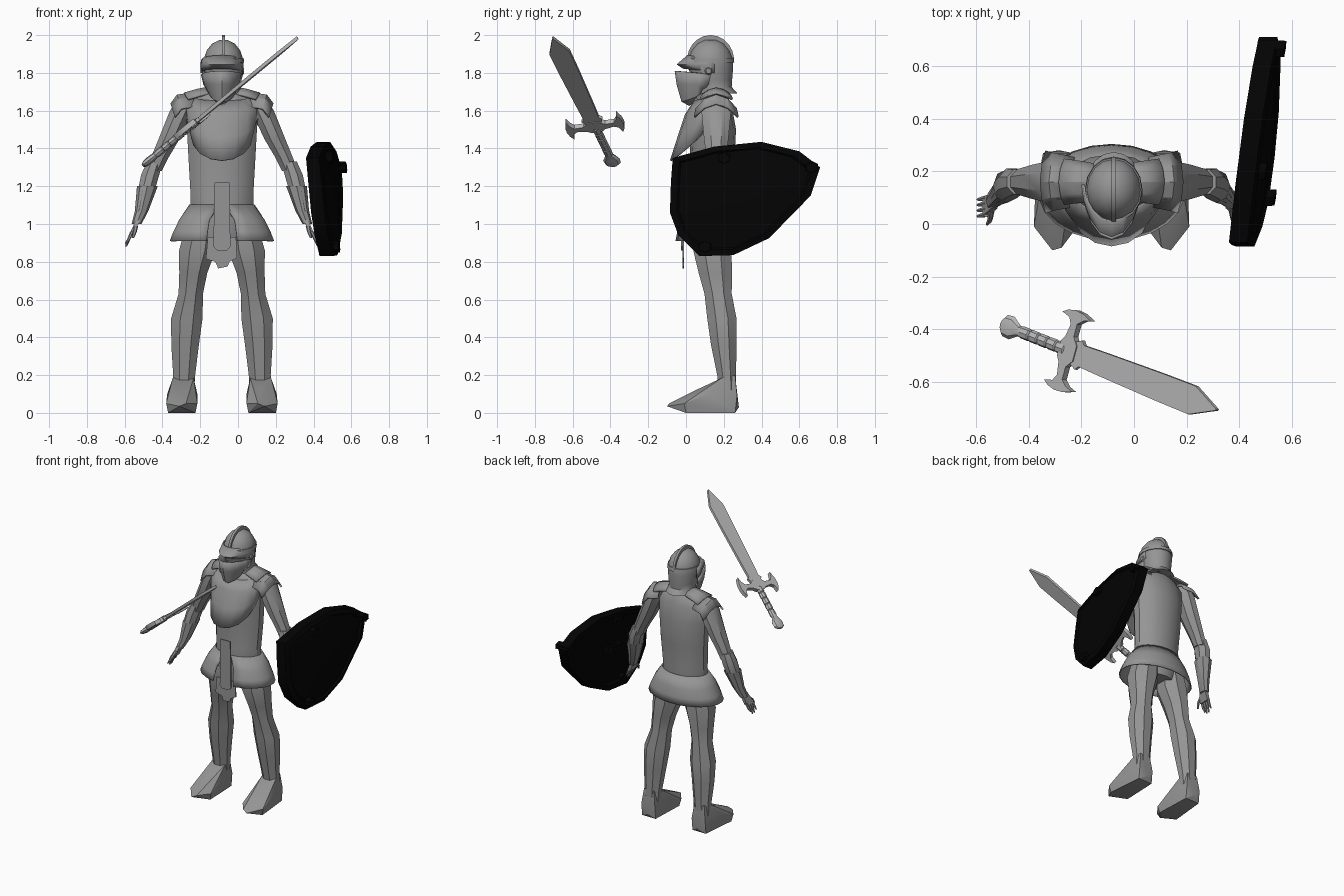
import bpy, bmesh, math
from mathutils import Vector, Matrix

if "Cube" in bpy.data.objects:
    bpy.data.objects.remove(bpy.data.objects["Cube"])

MID = -0.085  # the figure stands a little to its right


def material(name, value):
    m = bpy.data.materials.new(name)
    m.use_nodes = True
    col = (value, value, value, 1)
    m.diffuse_color = col
    m.node_tree.nodes["Principled BSDF"].inputs["Base Color"].default_value = col
    return m


steel = material("armor grey", 0.30)
bright = material("blade grey", 0.48)
black = material("shield black", 0.001)


def finish(name, bm, mat, matrix=None, angle=35, thick=0):
    bmesh.ops.recalc_face_normals(bm, faces=bm.faces)
    if matrix is None:
        matrix = Matrix.Translation((MID, 0, 0))
    bm.transform(matrix)
    if matrix.determinant() < 0:
        bmesh.ops.reverse_faces(bm, faces=bm.faces)
    me = bpy.data.meshes.new(name)
    bm.to_mesh(me)
    bm.free()
    me.materials.append(mat)
    ob = bpy.data.objects.new(name, me)
    bpy.context.collection.objects.link(ob)
    if thick:
        mod = ob.modifiers.new("thickness", "SOLIDIFY")
        mod.thickness = thick
        mod.offset = 0
    bpy.ops.object.select_all(action="DESELECT")
    ob.select_set(True)
    bpy.context.view_layer.objects.active = ob
    bpy.ops.object.shade_smooth_by_angle(angle=math.radians(angle))


def skin(bm, rows, closed):
    for a, b in zip(rows, rows[1:]):
        n = len(a)
        for i in range(n if closed else n - 1):
            j = (i + 1) % n
            bm.faces.new((a[i], a[j], b[j], b[i]))


def loft(name, rings, mat=steel, n=8, turn=0, caps=True, **kw):
    """Stack of level ellipses given as x, y, z, half width, half depth."""
    bm = bmesh.new()
    rows = []
    for x, y, z, rx, ry in rings:
        angs = [2 * math.pi * (i + turn) / n for i in range(n)]
        rows.append([bm.verts.new((x + rx * math.cos(a), y + ry * math.sin(a), z)) for a in angs])
    skin(bm, rows, True)
    if caps:
        bm.faces.new(rows[0])
        bm.faces.new(rows[-1])
    finish(name, bm, mat, **kw)


def shell(name, rows, n=8, thick=0.01, power=1.0):
    """Plate wrapped round the front: z middle, z side, half width, y side, y middle."""
    bm = bmesh.new()
    grid = []
    for zm, zs, hw, ys, ym in rows:
        line = []
        for i in range(n + 1):
            s = 2 * i / n - 1
            c = math.cos(s * math.pi / 2)
            line.append(bm.verts.new((hw * math.sin(s * math.pi / 2),
                                      ys + (ym - ys) * max(c, 0) ** power, zm + (zs - zm) * s * s)))
        grid.append(line)
    skin(bm, grid, False)
    finish(name, bm, steel, thick=thick)


def slab(name, outline, half, mat, matrix, **kw):
    """Flat outline in local x, z extruded along local y."""
    bm = bmesh.new()
    rows = [[bm.verts.new((x, y, z)) for x, z in outline] for y in (-half, half)]
    skin(bm, rows, True)
    for r in rows:
        bm.faces.new(r)
    finish(name, bm, mat, matrix, **kw)


def hull(name, pts, **kw):
    bm = bmesh.new()
    for p in pts:
        bm.verts.new(p)
    bmesh.ops.convex_hull(bm, input=bm.verts)
    finish(name, bm, steel, **kw)


# Torso and neck
loft("torso", [(0, .13, .90, .13, .10), (0, .13, 1.0, .17, .12), (0, .13, 1.15, .17, .11),
               (0, .14, 1.32, .18, .115), (0, .14, 1.5, .19, .125), (0, .135, 1.61, .2, .11),
               (0, .14, 1.67, .15, .085), (0, .14, 1.70, .07, .065), (0, .14, 1.8, .065, .065)], n=14, turn=.5)
shell("breastplate", [(1.65, 1.67, .14, .11, .045), (1.58, 1.63, .19, .11, .0),
                      (1.46, 1.56, .185, .11, -.04), (1.335, 1.48, .16, .09, -.08)])

# Skirt, open at the front
bm = bmesh.new()
rows = []
for z, rx, ry, cy in ((1.1, .17, .115, .13), (1.02, .225, .155, .125), (.96, .255, .172, .122), (.91, .275, .18, .12)):
    gap = .1 if z > 1.05 else .3
    angs = [-math.pi / 2 + gap + (2 * math.pi - 2 * gap) * i / 20 for i in range(21)]
    rows.append([bm.verts.new((rx * math.cos(a), cy + ry * math.sin(a), z)) for a in angs])
skin(bm, rows, False)
finish("skirt", bm, steel, thick=.008)

# Hanging cloth strips
front = Matrix.Translation((MID, -.015, 0))
slab("front_strip", [(-.04, 1.22), (.04, 1.22), (.045, .88), (.025, .86), (-.025, .86), (-.045, .88)],
     .005, steel, Matrix.Translation((MID, -.022, 0)))
slab("lower_strip", [(-.075, .93), (.075, .93), (.08, .82), (.04, .80), (.03, .775), (-.02, .765),
                     (-.035, .80), (-.085, .815)], .004, steel, front)

# Limbs, made once and mirrored
for side, sx in (("left", 1), ("right", -1)):
    m = Matrix.Translation((MID, 0, 0)) @ Matrix.Diagonal((sx, 1, 1, 1))
    loft(side + "_leg", [(.11, .14, .98, .09, .10), (.13, .14, .86, .105, .11), (.152, .155, .74, .08, .095),
                         (.165, .17, .63, .07, .078), (.186, .19, .5, .09, .084),
                         (.195, .2, .36, .079, .073), (.20, .215, .2, .063, .054), (.205, .22, .12, .063, .05)],
         turn=.5, matrix=m)
    hull(side + "_foot", [(.14, .0, 0), (.285, .0, 0), (.15, .26, 0), (.26, .26, 0), (.2, .28, .03),
                          (.225, -.1, .035), (.19, -.09, .05), (.13, -.01, .05), (.295, -.01, .05),
                          (.13, .12, .1), (.29, .12, .1), (.15, .27, .09), (.26, .27, .09),
                          (.15, .19, .185), (.26, .19, .185), (.165, .26, .2), (.245, .26, .2),
                          (.21, .04, .115)], matrix=m, angle=25)
    loft(side + "_upper_arm", [(.19, .16, 1.66, .05, .07), (.215, .16, 1.6, .065, .085),
                               (.28, .16, 1.45, .06, .07), (.33, .16, 1.35, .05, .055),
                               (.36, .16, 1.28, .045, .048)], turn=.5, matrix=m)
    loft(side + "_forearm", [(.355, .16, 1.33, .045, .05), (.38, .155, 1.26, .052, .06),
                             (.40, .14, 1.18, .048, .056), (.43, .11, 1.06, .03, .036),
                             (.45, .09, 1.0, .022, .033)], turn=.5, matrix=m)
    loft(side + "_cuff", [(.452, .09, 1.0, .026, .036), (.425, .115, 1.07, .036, .043),
                          (.395, .145, 1.2, .055, .064)], matrix=m, caps=False)
    hull(side + "_palm", [(x + dx, y, z) for dx in (-.012, .012) for x, y, z in
                          ((.445, .06, 1.02), (.445, .115, 1.02), (.478, .03, .945), (.478, .105, .945))],
         matrix=m)
    for k in range(4):
        y = .036 + .021 * k
        drop = (.895, .88, .88, .9)[k]
        loft(f"{side}_finger_{k + 1}", [(.475, y, .96, .011, .01), (.493, y - .004, .92, .009, .009),
                                        (.508, y - .006, drop, .005, .005)], n=6, matrix=m)
    loft(side + "_thumb", [(.455, .055, .99, .012, .012), (.462, .015, .955, .01, .01),
                           (.472, .0, .925, .006, .006)], n=6, matrix=m)
    # Shoulder plates: an arch of flat strips that slopes down outwards
    for part, sag, rows_x in (("collar", .03, ((.05, 1.725, .06), (.13, 1.71, .075), (.20, 1.69, .085))),
                              ("pauldron", .07, ((.16, 1.69, .09), (.235, 1.68, .105), (.268, 1.635, .115)))):
        bm = bmesh.new()
        rows = [[bm.verts.new((x - .02 * u * u, .16 + d * u, z - sag * u * u)) for u in (-1, -.55, 0, .55, 1)]
                for x, z, d in rows_x]
        skin(bm, rows, False)
        finish(f"{side}_{part}", bm, steel, m, angle=25, thick=.012)

# Helmet, with a flared neck guard
head = MID + .008
loft("helmet_skull", [(0, .165, 1.69, .10, .108), (0, .15, 1.725, .09, .092), (0, .14, 1.76, .096, .104),
                      (0, .13, 1.83, .105, .12), (0, .13, 1.88, .102, .116), (0, .13, 1.92, .088, .1),
                      (0, .13, 1.955, .06, .07), (0, .13, 1.975, .02, .03)], n=16,
     matrix=Matrix.Translation((head, 0, 0)))
loft("helmet_band", [(0, .13, 1.855, .109, .126), (0, .13, 1.88, .107, .122)], n=16,
     matrix=Matrix.Translation((head, 0, 0)))
shell("visor", [(1.89, 1.87, .104, .14, .01), (1.845, 1.845, .110, .15, -.045),
                (1.825, 1.80, .108, .15, -.01)], power=1.2)
shell("face_guard", [(1.81, 1.79, .106, .13, -.055), (1.74, 1.74, .094, .12, -.045),
                     (1.65, 1.70, .062, .09, -.02), (1.63, 1.69, .03, .07, .02)], power=1.2)
arc = [math.radians(5 + 17 * i) for i in range(11)]
slab("crest", [(.125 * math.cos(a), 1.865 + .135 * math.sin(a)) for a in arc]
     + [(.10 * math.cos(a), 1.86 + .09 * math.sin(a)) for a in reversed(arc)], .009, steel,
     Matrix.Translation((head, .13, 0)) @ Matrix.Rotation(math.pi / 2, 4, "Z"))
for sx in (-1, 1):
    loft("visor_pivot", [(0, 0, 0, .022, .022), (0, 0, .01, .014, .014)], matrix=Matrix.Translation(
        (head + .1 * sx, .12, 1.81)) @ Matrix.Rotation(sx * math.pi / 2, 4, "Y"))

# Sword, built upright and turned into place
pommel, tip = Vector((-.49, -.385, 1.32)), Vector((.315, -.705, 1.985))
az = (tip - pommel).normalized()
ay = az.cross(Vector((.05, .30, .02))).normalized()
ax = ay.cross(az)
place = Matrix.Translation(pommel) @ Matrix((ax, ay, az)).transposed().to_4x4()
edge = [(.04, .33), (.048, .37), (.058, .385), (.042, .4), (.046, .5), (.054, .8), (.056, .97), (.003, 1.093)]
slab("sword_blade", edge + [(-x, z) for x, z in reversed(edge)], .009, bright, place)
grip = [(0, 0, -.015, .02, .012), (0, 0, .0, .042, .018), (0, 0, .035, .045, .02), (0, 0, .075, .02, .017)]
for k in range(5):
    z = .09 + .046 * k
    grip += [(0, 0, z, .024, .02), (0, 0, z + .036, .024, .02), (0, 0, z + .041, .02, .016)]
loft("sword_grip", grip, bright, matrix=place)
half = [(.03, .37), (.06, .345), (.11, .345), (.13, .37), (.14, .405), (.155, .36), (.158, .32),
        (.15, .285), (.135, .26), (.125, .30), (.10, .315), (.05, .305), (.03, .29)]
slab("sword_guard", half + [(-x, z) for x, z in reversed(half)], .014, bright, place)

# Shield: hollow-backed rimmed plate, leaning
lean = Matrix(((1, .14, -.1, .505), (0, 1, 0, 0), (0, 0, 1, 0), (0, 0, 0, 1)))
outline = [(-.08, 1.22), (-.07, 1.35), (.15, 1.41), (.40, 1.435), (.60, 1.385), (.71, 1.30), (.66, 1.15),
           (.44, .925), (.25, .835), (.07, .83), (-.04, .94), (-.085, 1.06)]
bm = bmesh.new()
rows = [[bm.verts.new((x, .27 + (y - .27) * k, 1.15 + (z - 1.15) * k)) for y, z in outline]
        for x, k in ((.035, .4), (.025, .85), (.0, .88), (.0, 1), (.07, 1), (.08, .9), (.07, .87), (.085, .4))]
skin(bm, rows, True)
bm.faces.new(rows[0])
bm.faces.new(rows[-1])
finish("shield", bm, black, lean)
for y, z in ((.665, 1.30), (.2, 1.35), (.1, .88)):
    loft("shield_stud", [(0, 0, .0, .035, .04), (0, 0, .105, .03, .035)], black, n=6,
         matrix=lean @ Matrix.Translation((0, y, z)) @ Matrix.Rotation(math.pi / 2, 4, "Y"))
slab("shield_strap", [(.05, .17), (.0, .17), (-.02, .19), (-.02, .27), (.0, .29), (.05, .29), (.05, .27),
                      (.0, .26), (.0, .2), (.05, .19)], .03, black,
     lean @ Matrix.Translation((0, 0, 1.15)) @ Matrix.Rotation(-math.pi / 2, 4, "X"))
